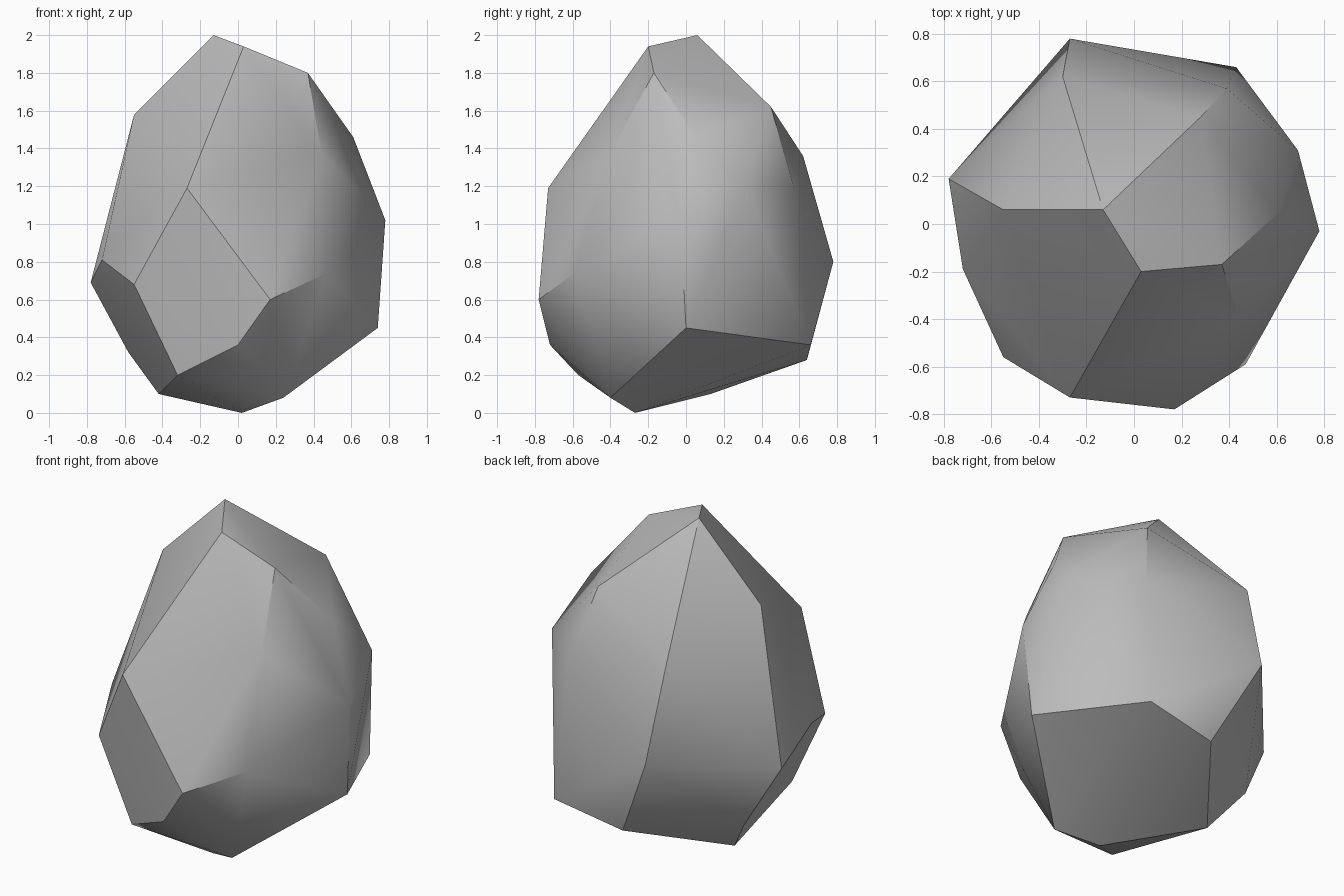
import bpy
import bmesh
import math

default_cube = bpy.data.objects.get("Cube")
if default_cube:
    bpy.data.objects.remove(default_cube, do_unlink=True)


def make_material(name, colour):
    material = bpy.data.materials.new(name)
    material.use_nodes = True
    material.diffuse_color = colour
    shader = next(node for node in material.node_tree.nodes if node.type == "BSDF_PRINCIPLED")
    shader.inputs["Base Color"].default_value = colour
    shader.inputs["Roughness"].default_value = 1
    return material


def make_boulder(name, corner_groups, material, crease_angle):
    """Wrap a tight chiselled skin round the corners of a stone."""
    mesh = bpy.data.meshes.new(name)
    bm = bmesh.new()
    for corners in corner_groups.values():
        for corner in corners:
            bm.verts.new(corner)
    hull = bmesh.ops.convex_hull(bm, input=bm.verts[:])
    unused = [item for item in hull["geom_interior"] if isinstance(item, bmesh.types.BMVert)]
    if unused:
        bmesh.ops.delete(bm, geom=unused, context="VERTS")
    bmesh.ops.recalc_face_normals(bm, faces=bm.faces[:])
    bm.to_mesh(mesh)
    bm.free()

    boulder = bpy.data.objects.new(name, mesh)
    bpy.context.collection.objects.link(boulder)
    mesh.materials.append(material)
    for other in bpy.context.selected_objects:
        other.select_set(False)
    boulder.select_set(True)
    bpy.context.view_layer.objects.active = boulder
    bpy.ops.object.shade_smooth_by_angle(angle=crease_angle)
    return boulder


# Corners of the stone, grouped from the peak down to the foot
stone_corners = {
    "peak": [(-.13, .06, 2), (.03, -.2, 1.94), (.37, -.17, 1.8)],
    "shoulder": [(-.55, .06, 1.58), (.28, .45, 1.62), (.61, .05, 1.46),
                 (.44, -.4, 1.38), (-.3, .62, 1.36), (.39, .57, 1.2)],
    "waist": [(-.27, -.73, 1.19), (.69, .31, 1.2), (.78, -.03, 1.02),
              (-.72, -.19, .81), (-.27, .78, .8), (.47, -.59, .74)],
    "belly": [(-.78, .19, .69), (-.55, -.56, .68), (.17, -.78, .6),
              (.74, 0, .45), (.43, .66, .36), (0, -.72, .36)],
    "foot": [(-.58, .27, .32), (-.02, .64, .28), (-.32, -.57, .2),
             (-.42, .13, .1), (.24, -.4, .08), (.02, -.27, 0)],
}

# Single plain grey stone
stone_grey = make_material("stone grey", (.5, .5, .5, 1))
make_boulder("boulder", stone_corners, stone_grey, math.radians(30))
